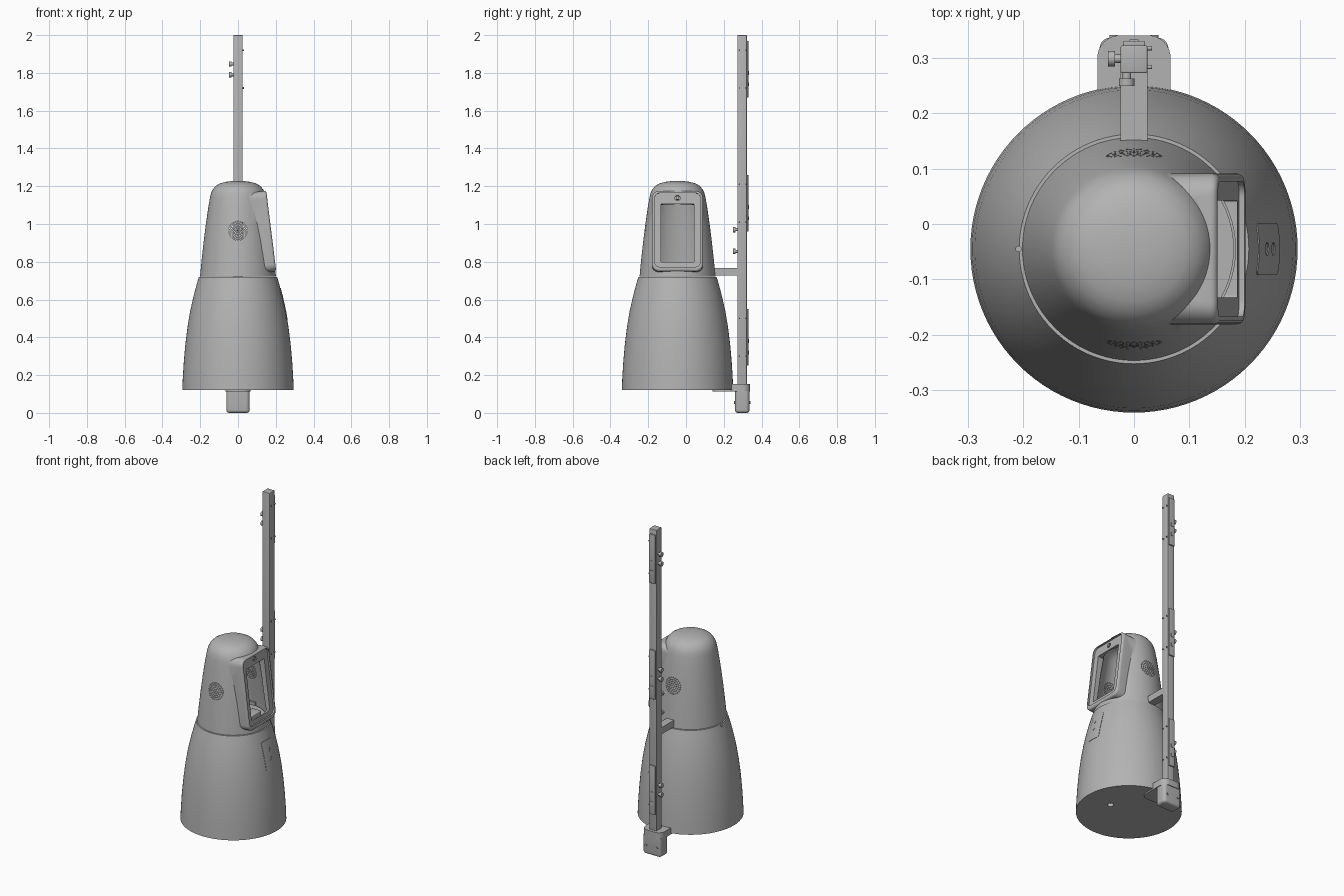
import bpy, bmesh, math
from mathutils import Matrix, Vector

cube = bpy.data.objects.get("Cube")
if cube:
    bpy.data.objects.remove(cube, do_unlink=True)

CY = -0.045  # body axis
grey = bpy.data.materials.new("neutral grey")
grey.use_nodes = True
grey.diffuse_color = (0.45, 0.45, 0.45, 1)
grey.node_tree.nodes["Principled BSDF"].inputs["Base Color"].default_value = grey.diffuse_color


def finish(name, bm, matrix=None):
    bmesh.ops.recalc_face_normals(bm, faces=bm.faces)
    me = bpy.data.meshes.new(name)
    bm.to_mesh(me)
    bm.free()
    if matrix:
        me.transform(matrix)
    me.materials.append(grey)
    ob = bpy.data.objects.new(name, me)
    bpy.context.collection.objects.link(ob)
    return ob


def smooth(ob, angle=32):
    bpy.ops.object.select_all(action='DESELECT')
    ob.select_set(True)
    bpy.context.view_layer.objects.active = ob
    bpy.ops.object.shade_smooth_by_angle(angle=math.radians(angle))


def lathe(name, profile, seg=96):
    """Solid of revolution from (radius, height) points, closed on the axis."""
    bm = bmesh.new()
    pts = [(0, profile[0][1])] + profile + [(0, profile[-1][1])]
    verts = [bm.verts.new((r, 0, z)) for r, z in pts]
    edges = [bm.edges.new(p) for p in zip(verts, verts[1:])]
    bmesh.ops.spin(bm, geom=verts + edges, axis=(0, 0, 1), cent=(0, 0, 0),
                   angle=math.tau, steps=seg)
    bmesh.ops.remove_doubles(bm, verts=bm.verts, dist=1e-5)
    bmesh.ops.dissolve_degenerate(bm, edges=bm.edges, dist=1e-5)
    return finish(name, bm, Matrix.Translation((0, CY, 0)))


def slab(name, w, h, r, lo, hi, matrix, bevel=0.0):
    """Rounded rectangle w by h, extruded from lo to hi, top rim bevelled."""
    bm = bmesh.new()
    ring = []
    for k in range(4):
        a0 = k * math.pi / 2
        sx, sy = ((1, 1), (-1, 1), (-1, -1), (1, -1))[k]
        for i in range(9):
            a = a0 + i * math.pi / 16
            ring.append(bm.verts.new((sx * (w / 2 - r) + r * math.cos(a),
                                      sy * (h / 2 - r) + r * math.sin(a), lo)))
    face = bm.faces.new(ring)
    top = bmesh.ops.extrude_face_region(bm, geom=[face], use_keep_orig=True)["geom"]
    for v in (g for g in top if isinstance(g, bmesh.types.BMVert)):
        v.co.z = hi
    if bevel:
        rim = [e for e in bm.edges if all(v.co.z == hi for v in e.verts)]
        bmesh.ops.bevel(bm, geom=rim, offset=bevel, segments=4, profile=0.5, affect='EDGES')
    return finish(name, bm, matrix)


def box(name, lo, hi, bevel=0.0):
    bm = bmesh.new()
    lo, hi = Vector(lo), Vector(hi)
    bmesh.ops.create_cube(bm, size=1, matrix=Matrix.Translation((lo + hi) / 2)
                          @ Matrix.Diagonal((*(hi - lo), 1)))
    if bevel:
        bmesh.ops.bevel(bm, geom=bm.edges[:], offset=bevel, segments=3, profile=0.5, affect='EDGES')
    ob = finish(name, bm)
    if bevel:
        smooth(ob)
    return ob


def rods(name, rows, seg=12):
    """Cylinders given as (start, end, radius), in one mesh."""
    bm = bmesh.new()
    for a, b, r in rows:
        a, b = Vector(a), Vector(b)
        m = Matrix.Translation((a + b) / 2) @ (b - a).to_track_quat('Z', 'Y').to_matrix().to_4x4()
        bmesh.ops.create_cone(bm, cap_ends=True, segments=seg, radius1=r, radius2=r,
                              depth=(b - a).length, matrix=m)
    return finish(name, bm)


def boolean(ob, other, op):
    mod = ob.modifiers.new(op, 'BOOLEAN')
    mod.operation, mod.object, mod.solver = op, other, 'EXACT'
    bpy.context.view_layer.objects.active = ob
    bpy.ops.object.modifier_apply(modifier=mod.name)
    bpy.data.objects.remove(other, do_unlink=True)


# Lower body: flared skirt
skirt = [(0.295, 0.12), (0.292, 0.19), (0.287, 0.27), (0.279, 0.36), (0.268, 0.45),
         (0.253, 0.54), (0.235, 0.62), (0.219, 0.68), (0.207, 0.72)]
lower = lathe("lower_body", skirt)
boolean(lower, rods("base_hole", [((0.13, -0.05, 0.1), (0.13, -0.05, 0.14), 0.018)], 24), 'DIFFERENCE')
boolean(lower, rods("ledge_hole", [((-0.208, CY, 0.6), (-0.208, CY, 0.8), 0.005)]), 'DIFFERENCE')
smooth(lower)

# Service panel on the skirt with two round sockets
panel = lathe("service_panel", [(r + 0.002, z) for r, z in skirt])
side = Matrix.Translation((0, CY, 0.575)) @ Matrix(((0, 0, 1, 0), (1, 0, 0, 0), (0, 1, 0, 0), (0, 0, 0, 1)))
boolean(panel, slab("panel_cutter", 0.094, 0.17, 0.012, 0.2, 0.4, side), 'INTERSECT')
boolean(panel, rods("socket_cutter", [((0.15, CY, z), (0.4, CY, z), 0.012) for z in (0.555, 0.605)], 20), 'DIFFERENCE')
smooth(panel)

# Upper shell: hollow domed cone
cone = [(0.201, 0.722), (0.1935, 0.8), (0.1825, 0.9), (0.17, 1.0), (0.157, 1.09), (0.148, 1.14),
        (0.142, 1.165), (0.132, 1.185), (0.116, 1.203), (0.095, 1.215), (0.065, 1.223),
        (0.035, 1.227), (0.01, 1.228)]
shell = lathe("upper_shell", cone)

# Tilted screen housing; local z points out of the screen
tilt = math.atan2(0.052, 0.42)
c, s = math.cos(tilt), math.sin(tilt)
face = Matrix(((0, -s, c, 0.176), (1, 0, 0, CY), (0, c, s, 0.963), (0, 0, 0, 1)))
boolean(shell, slab("housing", 0.272, 0.43, 0.04, -0.125, 0, face, 0.012), 'UNION')
boolean(shell, lathe("cavity", [(max(r - 0.012, 0.002), z - 0.012 if z > 0.8 else z + 0.012)
                                for r, z in cone]), 'DIFFERENCE')
up = Matrix.Translation((0, 0.006, 0))
boolean(shell, slab("bezel_recess", 0.244, 0.395, 0.03, -0.01, 0.05, face @ up), 'DIFFERENCE')
boolean(shell, slab("screen_opening", 0.175, 0.31, 0.004, -0.11, 0.05,
                    face @ Matrix.Translation((0, -0.01, 0))), 'DIFFERENCE')
lens = face @ Matrix.Translation((0, 0.177, 0))
boolean(shell, rods("lens_hole", [(lens @ Vector((0, 0, -0.02)), lens @ Vector((0, 0, 0.02)), 0.014)], 24), 'DIFFERENCE')

# Speaker perforations, front and back
holes = []
for ring in range(5):
    for k in range(max(1, 6 * ring)):
        a = math.tau * k / max(1, 6 * ring)
        x, z = 0.012 * ring * math.cos(a), 0.965 + 0.012 * ring * math.sin(a)
        holes.append(((x, CY - 0.3, z), (x, CY + 0.3, z), 0.003))
boolean(shell, rods("speaker_holes", holes, 8), 'DIFFERENCE')
smooth(shell)
smooth(rods("camera_lens", [(lens @ Vector((0, 0, -0.03)), lens @ Vector((0, 0, -0.008)), 0.008)], 20))

# Fittings inside the opening
smooth(rods("inner_floor", [((0, CY, 0.73), (0, CY, 0.75), 0.18)], 64))
box("inner_printer", (0.09, -0.1, 0.75), (0.15, 0.01, 0.80), 0.004)

# Mast, back covers and arm
box("mast", (-0.024, 0.272, 0.15), (0.024, 0.322, 2.0), 0.003)
box("mast_arm", (-0.024, 0.13, 0.727), (0.024, 0.275, 0.768))
for n, z in enumerate((1.82, 1.11, 0.4), 1):
    box(f"back_cover_{n}", (-0.02, 0.32, z - 0.15), (0.02, 0.33, z + 0.15), 0.002)
    for j, dz in enumerate((-0.08, -0.02), 1):
        box(f"cover_button_{n}_{j}", (-0.008, 0.329, z + dz - 0.01), (0.008, 0.333, z + dz + 0.01))
    bolts = [((0.02, y, z + d), (0.032, y, z + d), 0.004) for y in (0.283, 0.317) for d in (-0.1, 0.1)]
    smooth(rods(f"cover_bolts_{n}", bolts))


def knob(name, base, axis):
    base, axis = Vector(base), Vector(axis)
    smooth(rods(name, [(base, base + axis * 0.016, 0.008),
                       (base + axis * 0.011, base + axis * 0.024, 0.014)], 20))


# Knobs: pairs on the mast side, one pair on its front
for n, z in enumerate((1.847, 1.79, 1.137, 1.08, 0.427, 0.37), 1):
    knob(f"side_knob_{n}", (-0.023, 0.298, z), (-1, 0, 0))
for n, z in enumerate((0.97, 0.855), 1):
    knob(f"front_knob_{n}", (-0.013, 0.273, z), (0, -1, 0))

# Mast foot: rounded plate and block
smooth(slab("foot_plate", 0.132, 0.2, 0.04, 0.112, 0.152, Matrix.Translation((0, 0.24, 0)), 0.004))
down = Matrix.Translation((0, 0.298, 0)) @ Matrix.Rotation(math.pi, 4, 'X')
smooth(slab("foot_block", 0.124, 0.076, 0.02, -0.115, 0, down, 0.015))
smooth(rods("foot_screws", [((x, 0.255, 0.055), (x, 0.341, 0.055), 0.007) for x in (-0.037, 0.037)]))
